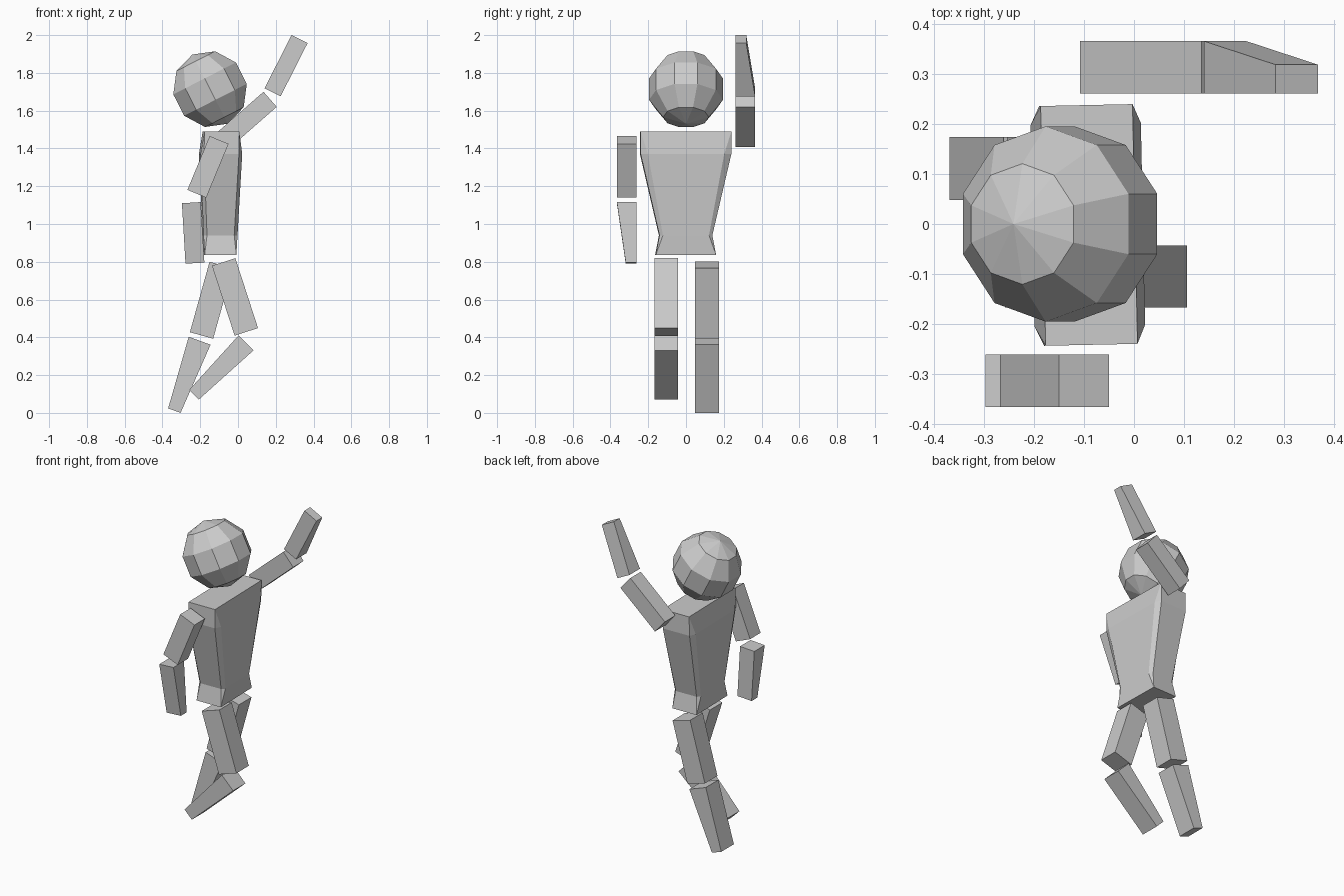
import bpy, bmesh, math
from mathutils import Vector, Matrix

if "Cube" in bpy.data.objects:
    bpy.data.objects.remove(bpy.data.objects["Cube"])


def finish(name, bm):
    bmesh.ops.recalc_face_normals(bm, faces=bm.faces)
    mesh = bpy.data.meshes.new(name)
    bm.to_mesh(mesh)
    bm.free()
    obj = bpy.data.objects.new(name, mesh)
    bpy.context.collection.objects.link(obj)
    return obj


def loft(name, rings):
    bm = bmesh.new()
    loops = [[bm.verts.new(p) for p in ring] for ring in rings]
    n = len(loops[0])
    for a, b in zip(loops, loops[1:]):
        for i in range(n):
            j = (i + 1) % n
            bm.faces.new((a[i], a[j], b[j], b[i]))
    bm.faces.new(loops[0])
    bm.faces.new(loops[-1])
    bmesh.ops.remove_doubles(bm, verts=bm.verts, dist=0.0005)
    return finish(name, bm)


def limb(name, start, end, widths, y_start, y_end):
    """Box between two (x, z) points, with its own width and y range at each end."""
    a, b = Vector(start), Vector(end)
    d = (b - a).normalized()
    side = Vector((d.y, -d.x))
    rings = []
    for p, w, (y0, y1) in ((a, widths[0], y_start), (b, widths[1], y_end)):
        l, r = p - side * w / 2, p + side * w / 2
        rings.append([(l.x, y0, l.y), (r.x, y0, r.y), (r.x, y1, r.y), (l.x, y1, l.y)])
    return loft(name, rings)


# Head: faceted ball leaning back
bm = bmesh.new()
bmesh.ops.create_uvsphere(bm, u_segments=10, v_segments=5, radius=0.2056)
bm.transform(Matrix.Translation((-0.148, 0, 1.714)) @ Matrix.Rotation(math.radians(-27), 4, 'Y'))
finish("head", bm)

# Torso: z, back x, front x, chamfer in x, half width of front face, half width of side
levels = [
    (0.835, -0.180, -0.012, 0.0, 0.160, 0.160),
    (0.940, -0.185, -0.005, 0.018, 0.122, 0.140),
    (1.370, -0.203, 0.018, 0.018, 0.202, 0.240),
    (1.490, -0.182, 0.002, 0.0, 0.240, 0.240),
]
rings = []
for z, xb, xf, c, f, s in levels:
    rings.append([(xf, -f, z), (xf, f, z), (xf - c, s, z), (xb + c, s, z),
                  (xb, f, z), (xb, -f, z), (xb + c, -s, z), (xf - c, -s, z)])
torso = loft("torso", rings)
torso.data.transform(Matrix.Rotation(math.radians(1.2), 4, 'Z'))

# Raised arm
full, tip = (0.261, 0.366), (0.261, 0.319)
limb("raised_upper_arm", (-0.073, 1.447), (0.170, 1.660), (0.106, 0.106), full, full)
limb("raised_forearm", (0.183, 1.697), (0.326, 1.979), (0.095, 0.095), full, tip)

# Lowered arm
full, tip = (-0.366, -0.261), (-0.319, -0.261)
limb("lowered_upper_arm", (-0.100, 1.445), (-0.218, 1.160), (0.108, 0.108), full, full)
limb("lowered_forearm", (-0.247, 1.113), (-0.228, 0.793), (0.100, 0.100), full, tip)

# Bent leg
leg = (-0.167, -0.043)
limb("bent_thigh", (-0.076, 0.799), (0.044, 0.429), (0.130, 0.130), leg, leg)
limb("bent_shin", (0.043, 0.371), (-0.233, 0.096), (0.112, 0.072), leg, leg)

# Standing leg
leg = (0.048, 0.174)
limb("standing_thigh", (-0.089, 0.783), (-0.193, 0.410), (0.128, 0.128), leg, leg)
limb("standing_shin", (-0.203, 0.382), (-0.337, 0.012), (0.123, 0.070), leg, leg)
